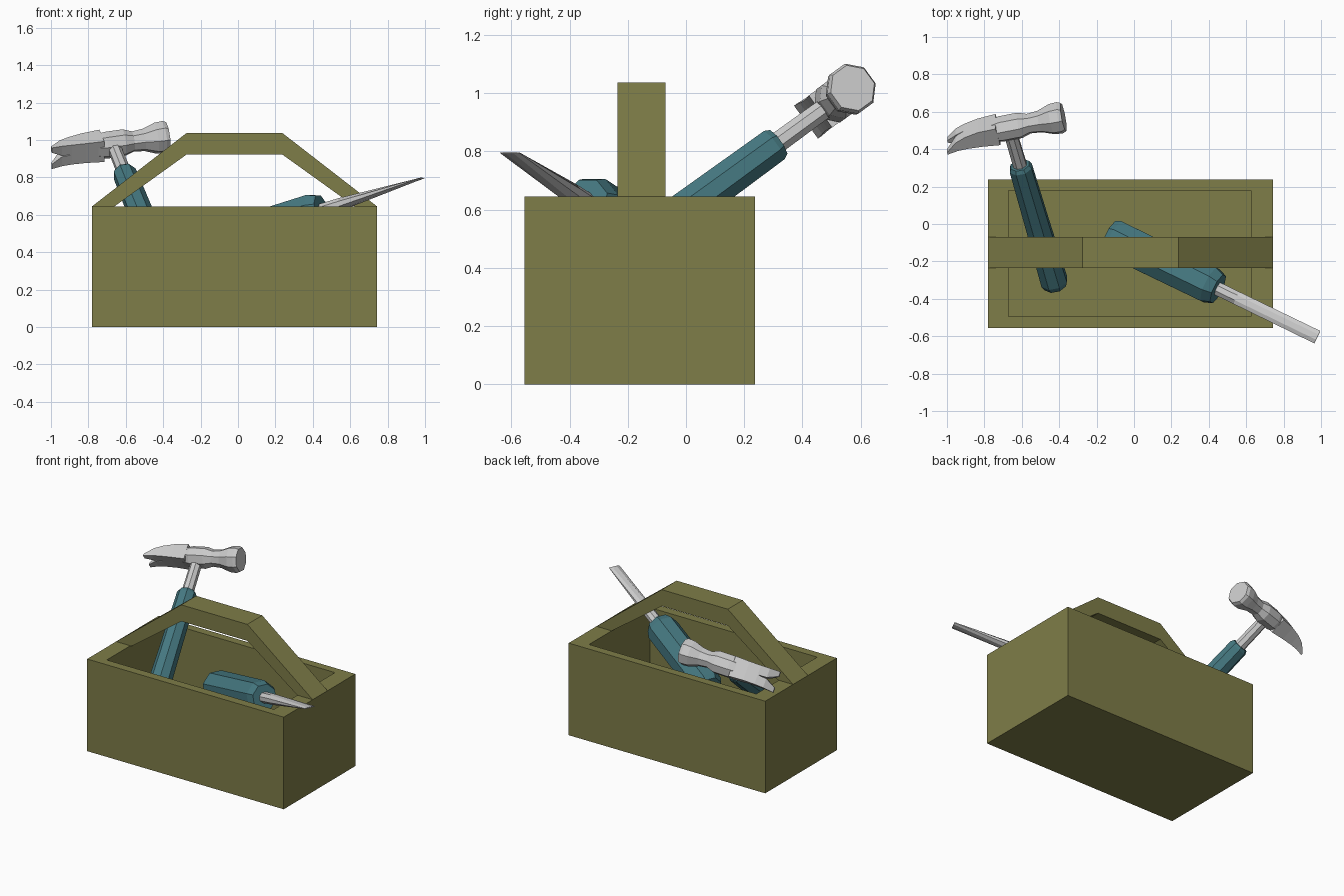
import bpy, bmesh
from math import cos, sin, pi
from mathutils import Vector as V

if "Cube" in bpy.data.objects:
    bpy.data.objects.remove(bpy.data.objects["Cube"])


def material(name, rgb):
    m = bpy.data.materials.new(name)
    m.diffuse_color = (*rgb, 1)
    m.use_nodes = True
    m.node_tree.nodes["Principled BSDF"].inputs["Base Color"].default_value = m.diffuse_color
    return m


OLIVE = material("olive_paint", (0.21, 0.205, 0.065))
TEAL = material("teal_grip", (0.06, 0.19, 0.22))


def finish(name, bm, mat=None):
    bmesh.ops.recalc_face_normals(bm, faces=bm.faces)
    me = bpy.data.meshes.new(name)
    bm.to_mesh(me)
    bm.free()
    ob = bpy.data.objects.new(name, me)
    bpy.context.collection.objects.link(ob)
    if mat:
        me.materials.append(mat)
    return ob


def loft(bm, rings):
    """Skin a list of equal-length point rings and cap both ends."""
    vs = [[bm.verts.new(p) for p in r] for r in rings]
    n = len(vs[0])
    for a, b in zip(vs, vs[1:]):
        for i in range(n):
            j = (i + 1) % n
            bm.faces.new((a[i], a[j], b[j], b[i]))
    bm.faces.new(vs[0])
    bm.faces.new(vs[-1])


def oval(c, u, v, ru, rv, n=8):
    """Ring of n points round c in the plane of u and v, flat sides on the axes."""
    k = 1 / cos(pi / n)
    return [c + u * (ru * k * cos((i + .5) * 2 * pi / n)) +
            v * (rv * k * sin((i + .5) * 2 * pi / n)) for i in range(n)]


def rod(name, start, axis, u, v, sections, mat=None):
    """Lofted rod; sections are (distance along axis, half size u, half size v)."""
    bm = bmesh.new()
    loft(bm, [oval(start + axis * s, u, v, a, b) for s, a, b in sections])
    return finish(name, bm, mat)


# open box: outer shell running up over the rim and down to the floor
def rect(x0, x1, y0, y1, z):
    return [V((x0, y0, z)), V((x1, y0, z)), V((x1, y1, z)), V((x0, y1, z))]


outer = (-.78, .743, -.555, .237)
inner = (-.67, .625, -.495, .18)
bm = bmesh.new()
loft(bm, [rect(*outer, 0), rect(*outer, .645), rect(*inner, .645), rect(*inner, .1)])
finish("box", bm, OLIVE)

# carrying handle: bent strap standing on the end walls
strap = [((-.78, .645), (-.66, .645)), ((-.275, 1.037), (-.275, .922)),
         ((.237, 1.037), (.237, .922)), ((.743, .645), (.623, .645))]
bm = bmesh.new()
loft(bm, [[V((o[0], -.235, o[1])), V((o[0], -.07, o[1])),
           V((i[0], -.07, i[1])), V((i[0], -.235, i[1]))] for o, i in strap])
finish("carry_handle", bm, OLIVE)

# hammer frame: d along the handle, h towards the striking face, w across
butt, grip_top = V((-.42, -.33, .36)), V((-.61, .315, .83))
d = (grip_top - butt).normalized()
h = V((.97, .19, .14))
h = (h - d * h.dot(d)).normalized()
w = d.cross(h)
L = (grip_top - butt).length
rod("hammer_grip", butt, d, h, w,
    [(0, .058, .058), (.03, .07, .07), (L * .5, .064, .064),
     (L - .02, .06, .06), (L, .05, .05)], TEAL)
rod("hammer_shaft", grip_top, d, h, w, [(-.03, .036, .036), (.25, .034, .034)])

# hammer head: body, neck and striking face
hub = grip_top + d * .256
rod("hammer_head", hub, h, d, w,
    [(-.1, .05, .062), (-.04, .064, .07), (.06, .064, .07), (.11, .05, .052),
     (.17, .055, .058), (.235, .077, .08), (.28, .08, .083), (.3, .072, .075)])

# claw: two mirrored prongs, (along, inner, outer, low, high)
prong = [(-.06, 0, .068, -.055, .055), (-.16, 0, .064, -.046, .05),
         (-.235, 0, .064, -.042, .034), (-.29, .004, .066, -.042, .012),
         (-.347, .038, .07, -.05, -.036)]
for side, label in ((1, "front"), (-1, "back")):
    bm = bmesh.new()
    loft(bm, [[hub + h * s + w * (side * a) + d * t
               for a, t in ((i, lo), (o, lo), (o, hi), (i, hi))]
              for s, i, o, lo, hi in prong])
    finish(f"hammer_claw_{label}", bm)

# screwdriver frame: a along the blade, u sideways, v upwards
tail, collar, tip = V((-.13, -.066, .44)), V((.45, -.345, .625)), V((.98, -.605, .795))
a = (tip - tail).normalized()
u = a.cross(V((0, 0, 1))).normalized()
v = u.cross(a)
G, T = (collar - tail).length, (tip - tail).length
rod("screwdriver_grip", tail, a, u, v,
    [(0, .085, .085), (.03, .1, .1), (G - .05, .098, .098), (G, .08, .08)], TEAL)
rod("screwdriver_blade", tail, a, u, v,
    [(G - .03, .036, .034), (G + .12, .036, .032), (T, .037, .003)])
